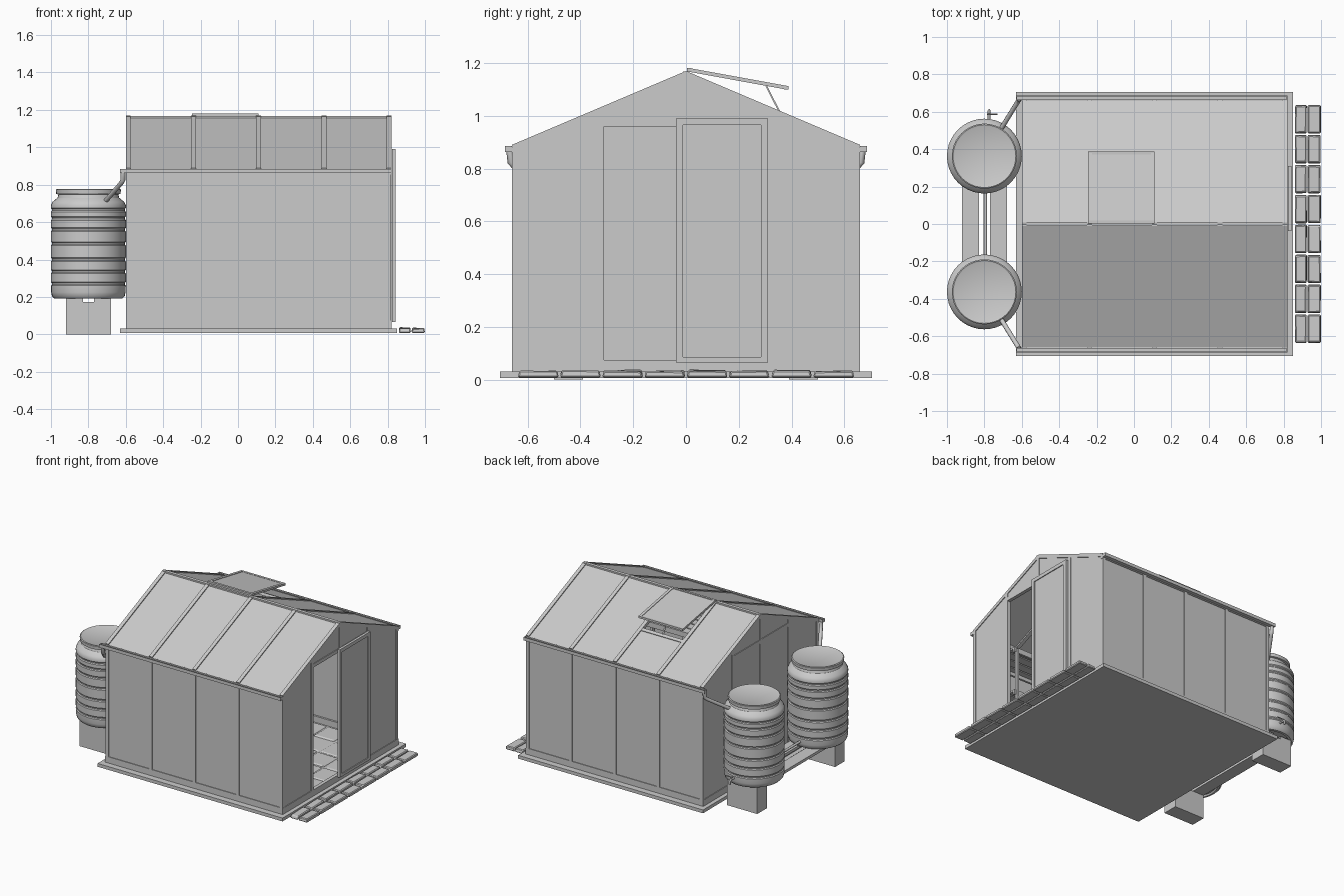
import bpy, bmesh, math, random
from mathutils import Vector as V

if "Cube" in bpy.data.objects:
    bpy.data.objects.remove(bpy.data.objects["Cube"])

random.seed(4)
X0, X1, W = -0.60, 0.82, 0.66          # house ends and half width
EAVE, RIDGE = 0.89, 1.17
BARS = [-0.587, -0.237, 0.11, 0.46, 0.807]


def roof_z(y):
    return RIDGE - (RIDGE - EAVE) * abs(y) / W


def hexa(bm, c):
    v = [bm.verts.new(p) for p in c]
    for f in ((0, 1, 2, 3), (7, 6, 5, 4), (0, 4, 5, 1), (1, 5, 6, 2), (2, 6, 7, 3), (3, 7, 4, 0)):
        bm.faces.new([v[i] for i in f])


def box(bm, x0, x1, y0, y1, z0, z1):
    hexa(bm, [(x, y, z) for z in (z0, z1) for x, y in ((x0, y0), (x1, y0), (x1, y1), (x0, y1))])


def bar(bm, p, q, w, h, side=(1, 0, 0)):
    # rectangular bar from p to q; w runs along side, h across it
    p, q, s = V(p), V(q), V(side).normalized()
    n = (q - p).normalized().cross(s) * h / 2
    s = s * w / 2
    hexa(bm, [e + a * s + b * n for e in (p, q) for a, b in ((-1, -1), (1, -1), (1, 1), (-1, 1))])


def sheet(bm, x0, x1, pts):
    # y-z polygon extruded along x
    a = [bm.verts.new((x0, y, z)) for y, z in pts]
    b = [bm.verts.new((x1, y, z)) for y, z in pts]
    bm.faces.new(a)
    bm.faces.new(b)
    for i in range(len(a)):
        j = (i + 1) % len(a)
        bm.faces.new((a[i], a[j], b[j], b[i]))


def finish(bm, name, smooth=False):
    bmesh.ops.recalc_face_normals(bm, faces=bm.faces)
    me = bpy.data.meshes.new(name)
    bm.to_mesh(me)
    bm.free()
    ob = bpy.data.objects.new(name, me)
    bpy.context.collection.objects.link(ob)
    if smooth:
        bpy.ops.object.select_all(action='DESELECT')
        ob.select_set(True)
        bpy.context.view_layer.objects.active = ob
        bpy.ops.object.shade_smooth_by_angle(angle=math.radians(35))
    return ob


def pipe(name, pts, r):
    cu = bpy.data.curves.new(name, 'CURVE')
    cu.dimensions, cu.bevel_depth, cu.bevel_resolution, cu.use_fill_caps = '3D', r, 2, True
    sp = cu.splines.new('POLY')
    sp.points.add(len(pts) - 1)
    for k, p in zip(sp.points, pts):
        k.co = (*p, 1)
    bpy.context.collection.objects.link(bpy.data.objects.new(name, cu))


# Base slab and plinth rails
bm = bmesh.new()
box(bm, -0.63, 0.85, -0.705, 0.705, 0.006, 0.03)
finish(bm, "base_slab")
bm = bmesh.new()
for s in (-1, 1):
    box(bm, X0, X1, s * W, s * (W - 0.025), 0.03, 0.075)
for x in (X0, X1 - 0.025):
    box(bm, x, x + 0.025, -W + 0.025, W - 0.025, 0.03, 0.075)
finish(bm, "plinth")

# Side wall bars, roof bars, eave rails and ridge
bm = bmesh.new()
N = V((0, RIDGE - EAVE, W)).normalized()
for s in (-1, 1):
    n = V((0, s * N.y, N.z))
    for x in BARS:
        box(bm, x - 0.012, x + 0.012, s * W, s * (W - 0.025), 0.075, EAVE - 0.01)
        bar(bm, V((x, 0, RIDGE)) - n * 0.012, V((x, s * W, EAVE)) - n * 0.012, 0.026, 0.024)
    box(bm, X0, X1, s * W, s * (W - 0.025), EAVE - 0.035, EAVE - 0.008)
box(bm, X0, X1, -0.012, 0.012, RIDGE - 0.03, RIDGE - 0.002)
finish(bm, "side_and_roof_frame")

# Gable frames
bm = bmesh.new()
for x, front in ((X0, False), (X1 - 0.025, True)):
    for y in (-0.322, 0.318):
        box(bm, x, x + 0.025, y - 0.012, y + 0.012, 0.075, roof_z(y) - 0.015)
    box(bm, x, x + 0.025, -0.012, 0.012, 0.97 if front else 0.075, RIDGE - 0.02)
    box(bm, x, x + 0.025, -0.31, 0.306, 0.96, 0.985)
finish(bm, "gable_frames")

# Side and roof panes; one back roof bay is left open for the vent
bm = bmesh.new()
for s in (-1, 1):
    n = V((0, s * N.y, N.z)) * 0.01
    for i in range(4):
        a, b = BARS[i] + 0.012, BARS[i + 1] - 0.012
        box(bm, a, b, s * (W - 0.005), s * (W - 0.011), 0.075, EAVE - 0.035)
        y = 0.36 if (s == 1 and i == 1) else 0.012
        m = (a + b) / 2
        bar(bm, V((m, s * y, roof_z(y))) - n, V((m, s * W, EAVE)) - n, b - a, 0.006)
finish(bm, "side_and_roof_panes")

# Gable panes, door bay of the right gable left open
bm = bmesh.new()
for x, front in ((X0 + 0.005, False), (X1 - 0.011, True)):
    for s in (-1, 1):
        sheet(bm, x, x + 0.006, [(s * y, z) for y, z in ((0.33, 0.075), (0.64, 0.075),
              (0.64, roof_z(0.64) - 0.02), (0.33, roof_z(0.33) - 0.02))])
        z = 0.975 if front else 0.075
        sheet(bm, x, x + 0.006, [(s * y, zz) for y, zz in ((0.01, z), (0.315, z),
              (0.315, roof_z(0.315) - 0.02), (0.01, roof_z(0.01) - 0.02))])
finish(bm, "gable_panes")

# Sliding door
bm = bmesh.new()
box(bm, 0.824, 0.842, -0.038, -0.012, 0.065, 0.99)
box(bm, 0.824, 0.842, 0.284, 0.31, 0.065, 0.99)
for z0, z1 in ((0.065, 0.085), (0.965, 0.99)):
    box(bm, 0.824, 0.842, -0.012, 0.284, z0, z1)
box(bm, 0.83, 0.836, -0.012, 0.284, 0.085, 0.965)
finish(bm, "sliding_door")

# Raised roof vent, sill of its opening and stay
bm = bmesh.new()
p, q = V((0, 0.012, 1.174)), V((0, 0.38, 1.107))
for x in (-0.235, 0.1):
    bar(bm, p + V((x, 0, 0)), q + V((x, 0, 0)), 0.02, 0.014)
for e in (p, q):
    bar(bm, (-0.245, e.y, e.z), (0.11, e.y, e.z), 0.016, 0.014, (0, 1, 0))
bar(bm, p + V((-0.068, 0, 0)), q + V((-0.068, 0, 0)), 0.33, 0.007)
finish(bm, "roof_vent")
bm = bmesh.new()
z = roof_z(0.36) - 0.013
bar(bm, (-0.225, 0.36, z), (0.098, 0.36, z), 0.024, 0.02, (0, W, EAVE - RIDGE))
bar(bm, (-0.065, 0.36, z), (-0.065, 0.3, 1.122), 0.01, 0.006)
finish(bm, "vent_sill")

# Gutters: open channels
bm = bmesh.new()
for s in (-1, 1):
    box(bm, -0.63, X1, s * 0.66, s * 0.686, 0.862, 0.867)
    box(bm, -0.63, X1, s * 0.681, s * 0.686, 0.867, 0.885)
    box(bm, -0.63, X1, s * 0.66, s * 0.665, 0.867, 0.885)
    for x in (-0.63, X1 - 0.005):
        box(bm, x, x + 0.005, s * 0.665, s * 0.681, 0.867, 0.885)
finish(bm, "gutters")

# Rough paving outside the door and on the floor


def paving(name, xs, ys, z0, z1):
    bm = bmesh.new()
    j = lambda k: random.uniform(-k, k)
    for x0, x1 in zip(xs, xs[1:]):
        for y0, y1 in zip(ys, ys[1:]):
            h = z1 + j(0.003)
            lo = [(x0 + 0.003, y0 + 0.003), (x1 - 0.001, y0 + 0.003), (x1 - 0.001, y1 - 0.003), (x0 + 0.003, y1 - 0.003)]
            m = V(((x0 + x1) / 2, (y0 + y1) / 2, 0))
            top = [m + (V((x, y, 0)) - m) * (0.92 + j(0.04)) + V((0, 0, h + j(0.003))) for x, y in lo]
            hexa(bm, [(x, y, z0) for x, y in lo] + top)
    bmesh.ops.bevel(bm, geom=bm.edges[:], offset=0.005, segments=1, affect='EDGES')
    finish(bm, name)


paving("door_paving", [0.857, 0.925, 1.0], [-0.64 + 0.16 * i for i in range(9)], 0.008, 0.034)
paving("floor_paving", [-0.57 + 0.17 * i for i in range(9)], [-0.63 + 0.18 * i for i in range(8)], 0.025, 0.036)

# Slatted staging along the front wall
bm = bmesh.new()
for z in (0.34, 0.66):
    for k in range(4):
        y = -0.625 + k * 0.07
        box(bm, -0.56, 0.72, y, y + 0.06, z, z + 0.012)
    for y in (-0.62, -0.37):
        box(bm, -0.56, 0.72, y, y + 0.015, z - 0.025, z)
for x in (-0.55, 0.08, 0.7):
    for y in (-0.625, -0.365):
        box(bm, x - 0.01, x + 0.01, y, y + 0.02, 0.03, 0.66)
finish(bm, "staging")

# Water barrels, stand blocks and downpipes
profile = [(0, 0.2), (0.16, 0.2), (0.168, 0.191), (0.183, 0.193), (0.194, 0.204), (0.199, 0.225)]
for z in (0.27, 0.335, 0.4, 0.485, 0.56, 0.62, 0.665):
    profile += [(0.2, z - 0.01), (0.195, z - 0.004), (0.195, z + 0.004), (0.2, z + 0.01)]
profile += [(0.2, 0.69), (0.192, 0.708), (0.165, 0.73), (0.16, 0.748), (0.172, 0.751),
            (0.174, 0.774), (0.168, 0.778), (0.16, 0.774), (0, 0.774)]
SEG = 40
for s, tag in ((-1, "front"), (1, "back")):
    bm = bmesh.new()
    rings = [[bm.verts.new((-0.8 + r * math.cos(2 * math.pi * i / SEG), s * 0.363 + r * math.sin(2 * math.pi * i / SEG), z))
              for i in range(SEG if r else 1)] for r, z in profile]
    for a, b in zip(rings, rings[1:]):
        for i in range(SEG):
            k = (i + 1) % SEG
            f = [a[i % len(a)], a[k % len(a)], b[k % len(b)], b[i % len(b)]]
            bm.faces.new(list(dict.fromkeys(f)))
    finish(bm, tag + "_barrel", True)
    pipe(tag + "_downpipe", [(-0.615, s * 0.668, 0.865), (-0.615, s * 0.664, 0.825),
                             (-0.625, s * 0.648, 0.808), (-0.71, s * 0.51, 0.71)], 0.013)
    bm = bmesh.new()
    box(bm, -0.92, -0.68, s * 0.39, s * 0.5, 0, 0.172)
    finish(bm, tag + "_stand_block")

# Boards carrying the barrels and the link pipe
bm = bmesh.new()
for x in (-0.92, -0.77):
    box(bm, x, x + 0.09, -0.5, 0.5, 0.172, 0.192)
finish(bm, "stand_boards")
pipe("link_pipe", [(-0.795, -0.18, 0.235), (-0.795, 0.18, 0.235)], 0.009)

# Tap on the back barrel
pipe("tap_spout", [(-0.775, 0.55, 0.245), (-0.775, 0.6, 0.245), (-0.775, 0.607, 0.238), (-0.775, 0.607, 0.215)], 0.007)
pipe("tap_handle", [(-0.785, 0.588, 0.262), (-0.73, 0.588, 0.262)], 0.004)
pipe("tap_stem", [(-0.775, 0.588, 0.245), (-0.775, 0.588, 0.264)], 0.005)
